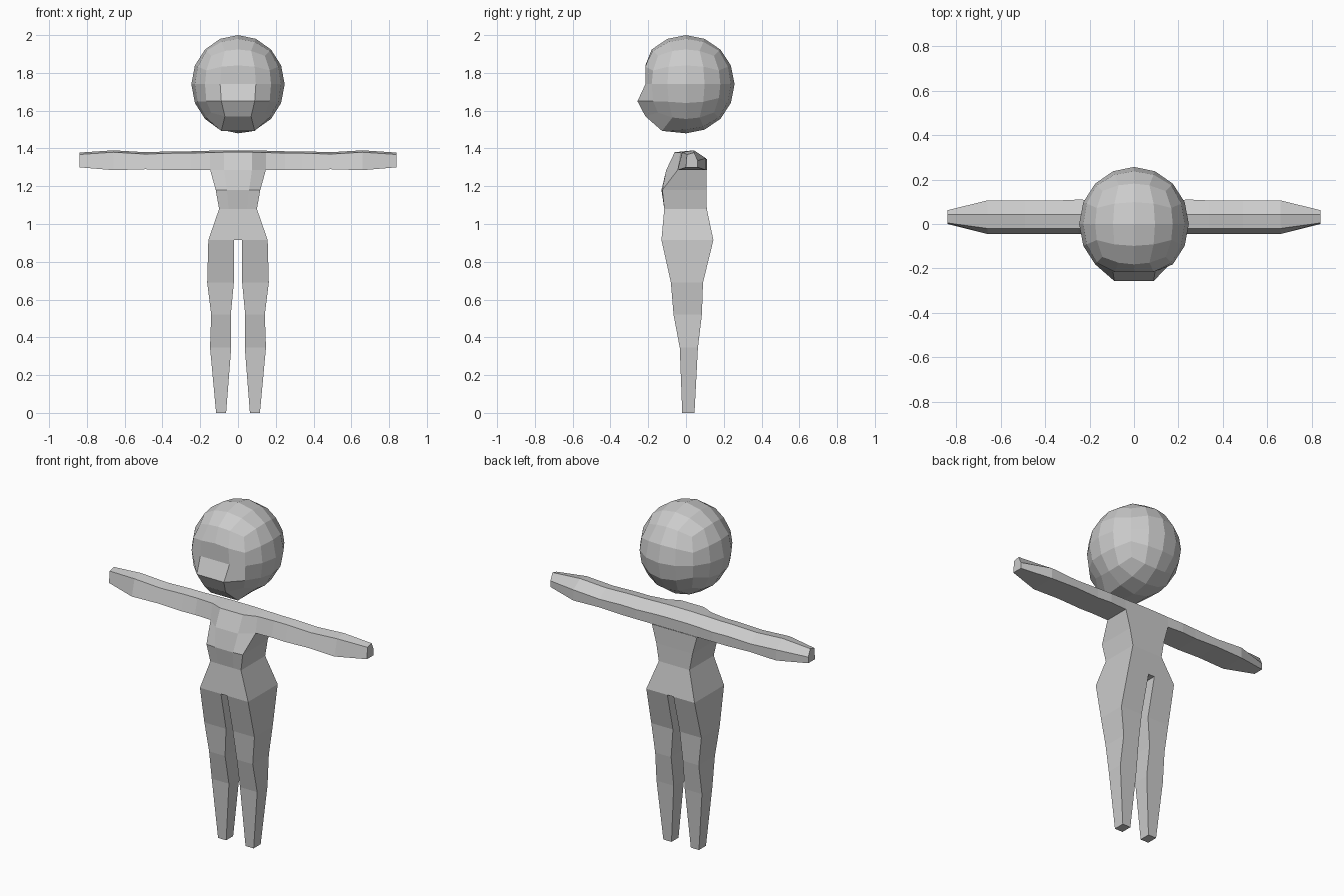
import bpy
import bmesh
import math
from mathutils import Vector

cube = bpy.data.objects.get("Cube")
if cube:
    bpy.data.objects.remove(cube, do_unlink=True)

grey = bpy.data.materials.new("plain grey")
grey.use_nodes = True
GREY = (0.6, 0.6, 0.6, 1)
grey.diffuse_color = GREY
grey.node_tree.nodes["Principled BSDF"].inputs["Base Color"].default_value = GREY


def finish(name, bm, mirror=False):
    bmesh.ops.recalc_face_normals(bm, faces=bm.faces)
    mesh = bpy.data.meshes.new(name)
    bm.to_mesh(mesh)
    bm.free()
    mesh.materials.append(grey)
    obj = bpy.data.objects.new(name, mesh)
    bpy.context.collection.objects.link(obj)
    if mirror:
        obj.modifiers.new("mirror", 'MIRROR').use_clip = True
    return obj


def loft(rings, cap_start=False, cap_end=False, skip=()):
    """Bridge equal rings of points; skip holds (segment, side) pairs left open."""
    bm = bmesh.new()
    loops = [[bm.verts.new(p) for p in ring] for ring in rings]
    n = len(loops[0])
    for s, (a, b) in enumerate(zip(loops, loops[1:])):
        for i in range(n):
            if (s, i) not in skip:
                j = (i + 1) % n
                bm.faces.new((a[i], a[j], b[j], b[i]))
    if cap_start:
        bm.faces.new(loops[0])
    if cap_end:
        bm.faces.new(loops[-1])
    return bm


# Head: cube grid rounded to a ball, with a flattened face and a jutting brow of the jaw
bm = bmesh.new()
bmesh.ops.create_cube(bm, size=2)
bmesh.ops.subdivide_edges(bm, edges=bm.edges[:], cuts=3, use_grid_fill=True)
for v in bm.verts:
    col, depth, row = (round(c * 2) for c in v.co)
    p = Vector([math.tan(c * math.pi / 4) for c in v.co]).normalized()
    v.co = (p.x * 0.247, p.y * 0.257, p.z * 0.26 + 1.74)
    if depth == -2 and abs(col) < 2:
        if row in (0, 1):
            v.co.y = -0.215
        elif row == -1:
            v.co.y, v.co.z = -0.257, 1.65
        elif row == -2:
            v.co.y, v.co.z = -0.215, 1.57
    elif depth == -2 and row == -1:
        v.co.z = 1.65
    elif depth == -1 and row == -2 and abs(col) < 2:
        v.co.y, v.co.z = -0.127, 1.493
finish("head", bm)

# Torso: height, half width, back, front, front corner
torso = [(0.915, 0.157, 0.145, -0.13, -0.13),
         (1.08, 0.1, 0.11, -0.115, -0.115),
         (1.18, 0.118, 0.108, -0.13, -0.125),
         (1.285, 0.147, 0.108, -0.105, -0.045)]
finish("torso", loft([[(-w, b, z), (w, b, z), (w, c, z), (w / 2, f, z),
                       (-w / 2, f, z), (-w, c, z)] for z, w, b, f, c in torso],
                     cap_start=True))


# Shoulders and arms: five-sided bar running outward along x
def arm_ring(x, front, top_front, low, high, ridge=0.042, back=0.106):
    return [(x, back, low), (x, front, low), (x, top_front, high - 0.01),
            (x, ridge, high), (x, back, high - 0.042)]


arm = [arm_ring(0, -0.105, -0.06, 1.285, 1.39),
       arm_ring(0.0735, -0.105, -0.06, 1.285, 1.39),
       arm_ring(0.147, -0.045, -0.03, 1.285, 1.388),
       arm_ring(0.25, -0.045, -0.02, 1.287, 1.385, back=0.11),
       arm_ring(0.34, -0.045, -0.02, 1.285, 1.385),
       arm_ring(0.49, -0.045, -0.02, 1.29, 1.38),
       arm_ring(0.66, -0.045, -0.02, 1.285, 1.39),
       arm_ring(0.84, 0, 0.005, 1.3, 1.378, 0.043, 0.062)]
finish("arms", loft(arm, cap_end=True, skip={(0, 0), (1, 0)}), mirror=True)

# Legs: height, inner, outer, front, back
leg = [(0.915, 0.02, 0.157, -0.13, 0.145),
       (0.69, 0.022, 0.163, -0.08, 0.09),
       (0.52, 0.038, 0.142, -0.066, 0.084),
       (0.345, 0.036, 0.148, -0.033, 0.063),
       (0, 0.063, 0.116, -0.02, 0.045)]
finish("legs", loft([[(i, f, z), (o, f, z), (o, b, z), (i, b, z)]
                     for z, i, o, f, b in leg], cap_end=True), mirror=True)
